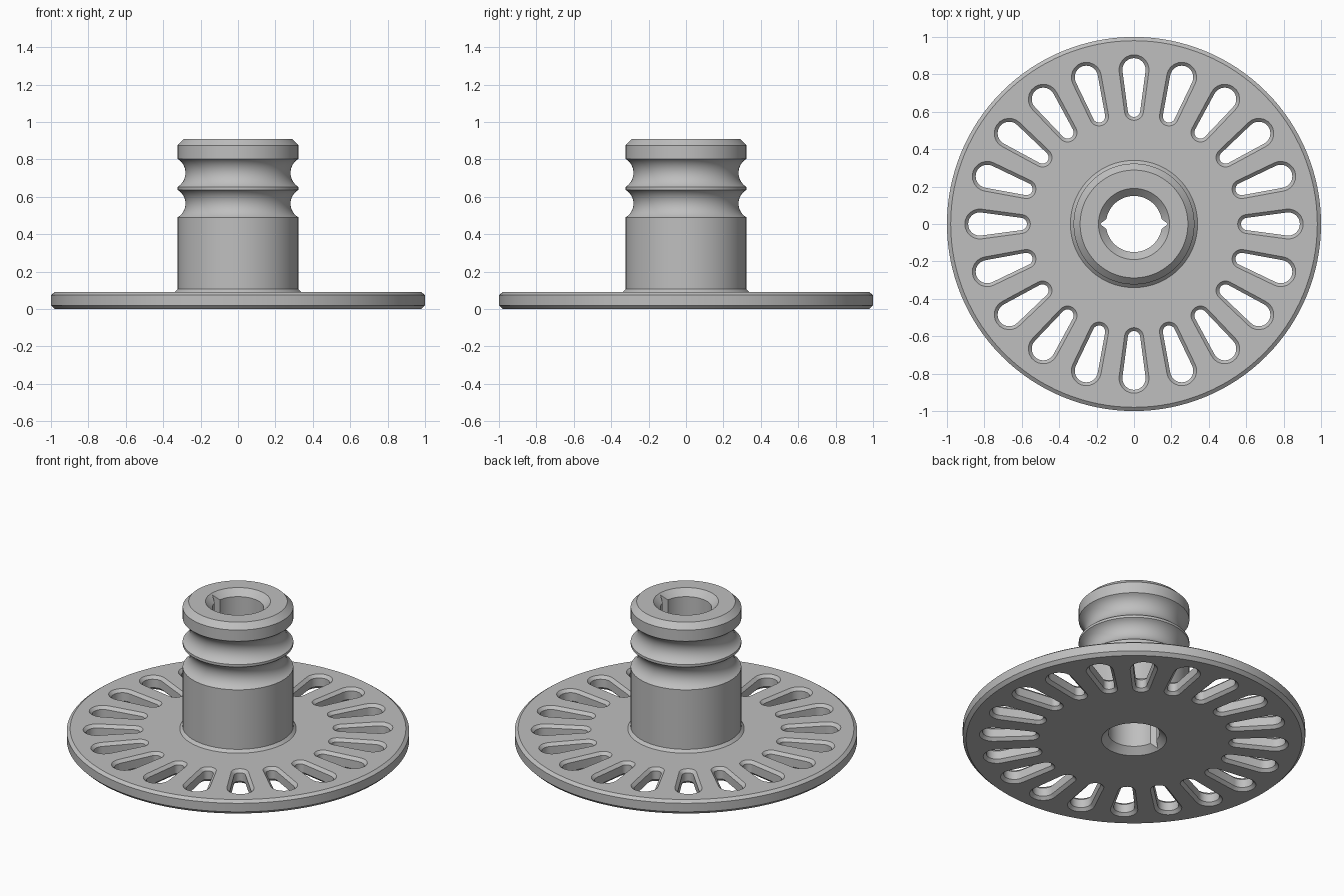
import bpy, bmesh
from math import sin, cos, pi, tau, radians, asin
from mathutils import Matrix, Vector

SEGMENTS = 128
SLOTS = 20

cube = bpy.data.objects.get("Cube")
if cube:
    bpy.data.objects.remove(cube, do_unlink=True)

grey = bpy.data.materials.new("plain grey")
grey.use_nodes = True
colour = (0.52, 0.52, 0.52, 1)
grey.diffuse_color = colour
grey.node_tree.nodes["Principled BSDF"].inputs["Base Color"].default_value = colour


def make_object(name, bm):
    bmesh.ops.recalc_face_normals(bm, faces=bm.faces)
    mesh = bpy.data.meshes.new(name)
    bm.to_mesh(mesh)
    bm.free()
    mesh.materials.append(grey)
    obj = bpy.data.objects.new(name, mesh)
    bpy.context.collection.objects.link(obj)
    return obj


def bridge(bm, a, b):
    for i in range(len(a)):
        j = (i + 1) % len(a)
        bm.faces.new((a[i], a[j], b[j], b[i]))


def groove(z0, z1, radius, depth, steps=14):
    """Points of a concave arc cut into a cylinder wall."""
    half, mid = (z1 - z0) / 2, (z0 + z1) / 2
    arc = (half ** 2 + depth ** 2) / (2 * depth)
    sweep = asin(half / arc)
    centre = radius - depth + arc
    angles = [sweep * (2 * i / steps - 1) for i in range(steps + 1)]
    return [(centre - arc * cos(a), mid + arc * sin(a)) for a in angles]


def lathe(name, profile):
    """Revolve a closed (radius, z) outline around the z axis."""
    bm = bmesh.new()
    rings = [[bm.verts.new((r * cos(tau * i / SEGMENTS), r * sin(tau * i / SEGMENTS), z))
              for i in range(SEGMENTS)] for r, z in profile]
    for k, ring in enumerate(rings):
        bridge(bm, ring, rings[(k + 1) % len(rings)])
    return make_object(name, bm)


def slot_outline(grow, steps=12):
    """Tapered slot with rounded ends, lying along +x."""
    inner, r_in, outer, r_out = 0.605, 0.033 + grow, 0.825, 0.062 + grow
    tilt = asin((r_out - r_in) / (outer - inner))
    big, small = pi / 2 + tilt, pi / 2 - tilt
    points = []
    for centre, radius, middle, half in ((outer, r_out, 0, big), (inner, r_in, pi, small)):
        for i in range(steps + 1):
            a = middle - half + 2 * half * i / steps
            points.append(Vector((centre + radius * cos(a), radius * sin(a), 0)))
    return points


def loft(bm, layers, turn=0):
    """Closed solid through stacked outlines."""
    spin = Matrix.Rotation(turn, 3, "Z")
    rings = [[bm.verts.new(spin @ p + Vector((0, 0, z))) for p in points]
             for points, z in layers]
    for a, b in zip(rings, rings[1:]):
        bridge(bm, a, b)
    bm.faces.new(rings[0])
    bm.faces.new(rings[-1])


def cut(target, cutter):
    cutter.hide_render = True
    mod = target.modifiers.new("cut", "BOOLEAN")
    mod.operation = "DIFFERENCE"
    mod.solver = "EXACT"
    mod.object = cutter
    bpy.context.view_layer.objects.active = target
    bpy.ops.object.modifier_apply(modifier=mod.name)
    bpy.data.objects.remove(cutter, do_unlink=True)


# Flange, grooved hub and chamfered bore as one turned part
profile = [(0.19, 0), (0.98, 0), (1, 0.02), (1, 0.075), (0.98, 0.09),
           (0.34, 0.09), (0.323, 0.107)]
profile += groove(0.49, 0.637, 0.323, 0.042)
profile += groove(0.653, 0.803, 0.323, 0.042)
profile += [(0.323, 0.875), (0.288, 0.91), (0.19, 0.91), (0.15, 0.87), (0.15, 0.04)]
hub = lathe("flanged_hub", profile)

# Ring of slots, chamfered on both faces
bm = bmesh.new()
layers = [(slot_outline(g), z) for g, z in
          ((0.036, -0.018), (0, 0.018), (0, 0.072), (0.036, 0.108))]
for i in range(SLOTS):
    loft(bm, layers, tau * i / SLOTS)
cut(hub, make_object("slot_cutter", bm))

# Pair of V notches along the bore
bm = bmesh.new()
diamond = [Vector(p) for p in ((0.182, 0, 0), (0, 0.14, 0), (-0.182, 0, 0), (0, -0.14, 0))]
loft(bm, [(diamond, -0.1), (diamond, 1)])
cut(hub, make_object("notch_cutter", bm))

# Smooth walls with crisp edges
bpy.ops.object.select_all(action="DESELECT")
hub.select_set(True)
bpy.context.view_layer.objects.active = hub
bpy.ops.object.shade_smooth_by_angle(angle=radians(25))
